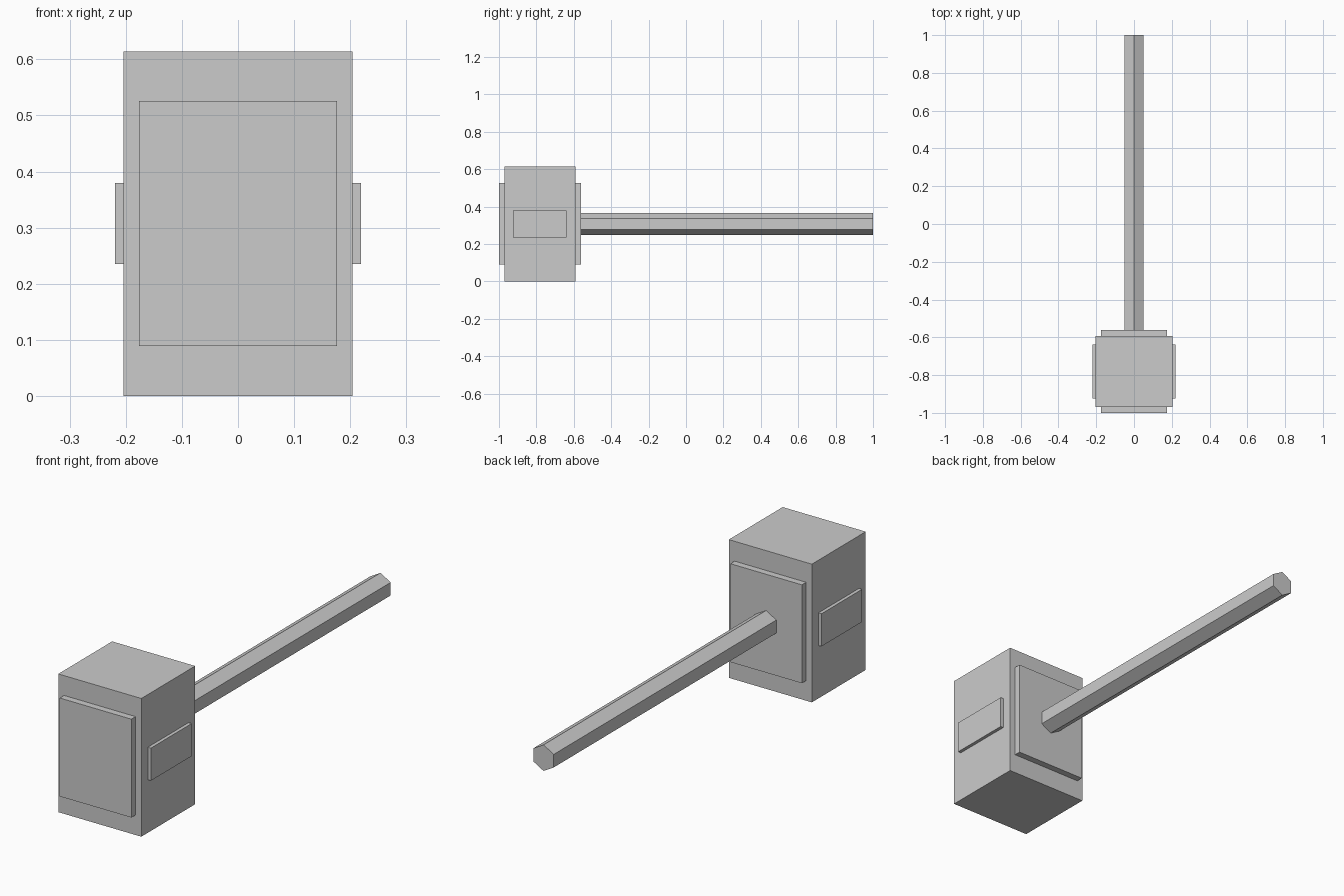
import bpy, math

if "Cube" in bpy.data.objects:
    bpy.data.objects.remove(bpy.data.objects["Cube"])

grey = bpy.data.materials.new("light_grey")
grey.diffuse_color = (0.6, 0.6, 0.6, 1)
grey.use_nodes = True
grey.node_tree.nodes["Principled BSDF"].inputs["Base Color"].default_value = grey.diffuse_color

MID_Z = 0.307


def finish(name):
    ob = bpy.context.object
    ob.name = name
    ob.data.materials.append(grey)
    return ob


def box(name, x, y, z):
    """Box spanning the given (min, max) ranges."""
    bpy.ops.mesh.primitive_cube_add(size=1, location=[sum(r) / 2 for r in (x, y, z)])
    ob = finish(name)
    ob.scale = [r[1] - r[0] for r in (x, y, z)]
    bpy.ops.object.transform_apply(location=False, rotation=False, scale=True)
    return ob


# Hammer head block
box("head", (-0.204, 0.204), (-0.97, -0.592), (0, 0.614))

# Raised plates on the front and back of the head
for name, y in (("front_plate", (-1.0, -0.97)), ("back_plate", (-0.592, -0.562))):
    box(name, (-0.176, 0.176), y, (0.089, 0.526))

# Raised plates on the left and right of the head
for name, x in (("left_plate", (-0.219, -0.204)), ("right_plate", (0.204, 0.219))):
    box(name, x, (-0.924, -0.638), (0.235, 0.38))

# Six-sided handle with a ridge on top
start, end = -0.562, 1.0
bpy.ops.mesh.primitive_cylinder_add(
    vertices=6, radius=0.058, depth=end - start,
    location=(0, (start + end) / 2, MID_Z), rotation=(math.radians(90), 0, 0))
finish("handle")
